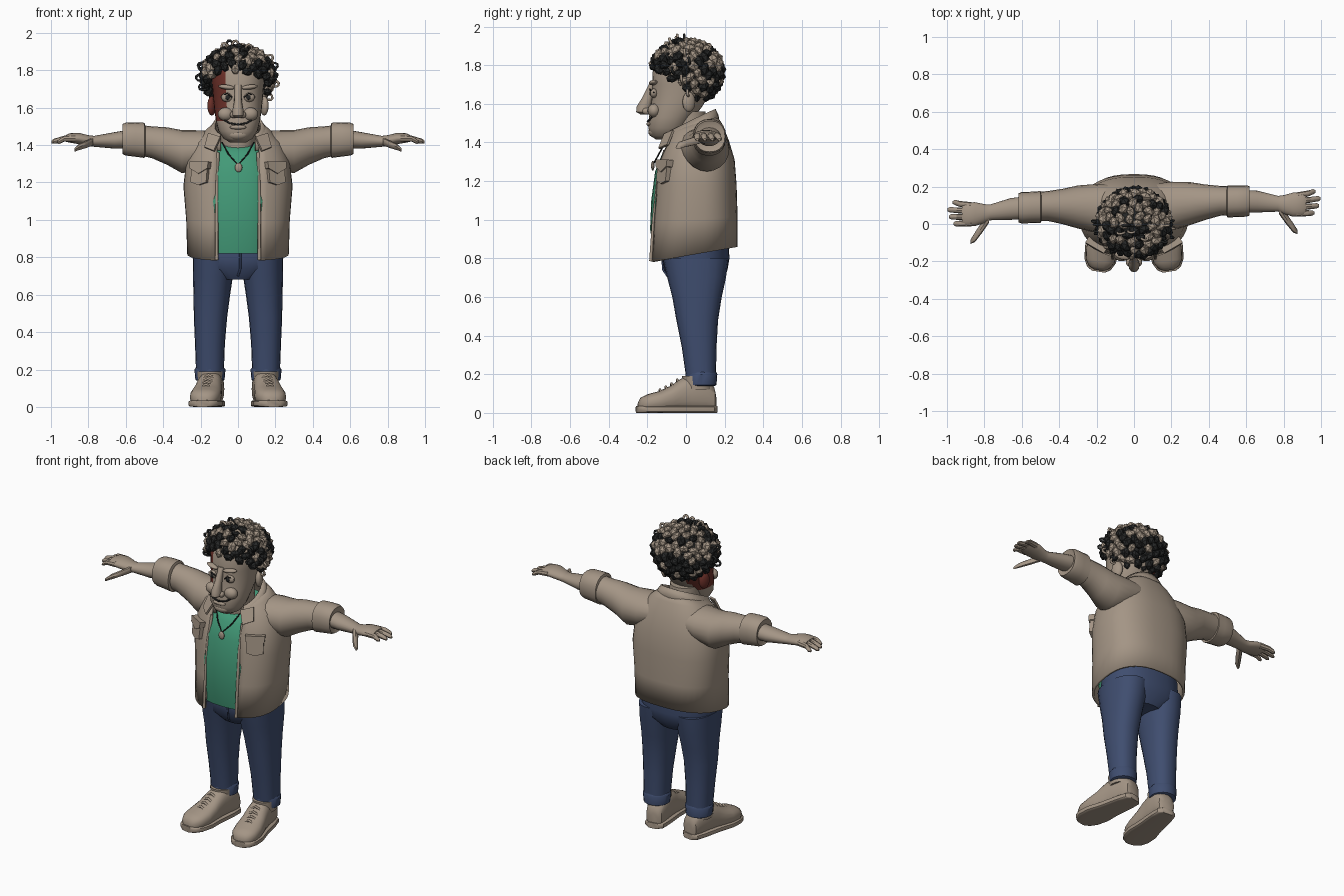
import bpy, bmesh, math, random
from mathutils import Vector, Matrix

random.seed(4)
cube = bpy.data.objects.get("Cube")
if cube:
    bpy.data.objects.remove(cube)


def material(name, rgb):
    m = bpy.data.materials.new(name)
    m.use_nodes = True
    m.diffuse_color = (*rgb, 1)
    bsdf = m.node_tree.nodes["Principled BSDF"]
    bsdf.inputs["Base Color"].default_value = (*rgb, 1)
    bsdf.inputs["Roughness"].default_value = 0.8
    return m


TAN = material("warm tan", (0.37, 0.30, 0.235))
GREEN = material("shirt green", (0.055, 0.32, 0.185))
BLUE = material("denim blue", (0.05, 0.075, 0.16))
BLACK = material("hair black", (0.018, 0.019, 0.019))
RED = material("dark red", (0.15, 0.03, 0.022))


def finish(name, bm, mats, angle=40):
    bmesh.ops.recalc_face_normals(bm, faces=bm.faces)
    me = bpy.data.meshes.new(name)
    bm.to_mesh(me)
    bm.free()
    for m in mats:
        me.materials.append(m)
    ob = bpy.data.objects.new(name, me)
    bpy.context.collection.objects.link(ob)
    bpy.ops.object.select_all(action='DESELECT')
    ob.select_set(True)
    bpy.context.view_layer.objects.active = ob
    if angle:
        bpy.ops.object.shade_smooth_by_angle(angle=math.radians(angle))
    return ob


def loft(name, mat, rings, axis='z', n=20, p=2.0, gap=0.0, thick=0.0):
    """Skin rings (x, y, z, half_a, half_b, tilt); a gap leaves the front open."""
    bm = bmesh.new()
    rows = []
    for x, y, z, a, b, *tilt in rings:
        t0 = math.acos(min(1, gap / a) ** (p / 2)) if gap else 0
        start = -t0 if gap else 0
        span = math.pi + 2 * t0 if gap else 2 * math.pi
        row = []
        for i in range(n + bool(gap)):
            t = start + span * i / n
            c, s = math.cos(t), math.sin(t)
            u = a * math.copysign(abs(c) ** (2 / p), c)
            v = b * math.copysign(abs(s) ** (2 / p), s)
            if axis == 'z':
                co = (x + u, y + v, z + (tilt[0] * v if tilt else 0))
            elif axis == 'x':
                co = (x, y + u, z + v)
            else:
                co = (x + u, y, z + v)
            row.append(bm.verts.new(co))
        rows.append(row)
    for r, q in zip(rows, rows[1:]):
        for i in range(n):
            j = i + 1 if gap else (i + 1) % n
            bm.faces.new((r[i], r[j], q[j], q[i]))
    if not gap:
        bm.faces.new(rows[0])
        bm.faces.new(rows[-1])
    ob = finish(name, bm, [mat])
    if thick:
        mod = ob.modifiers.new("cloth", 'SOLIDIFY')
        mod.thickness, mod.offset = thick, 0
    return ob


def blob(name, mat, loc, size, rot=(0, 0, 0), seg=16):
    bm = bmesh.new()
    bmesh.ops.create_uvsphere(bm, u_segments=seg, v_segments=seg // 2 + 2, radius=1)
    ob = finish(name, bm, [mat])
    ob.location, ob.scale, ob.rotation_euler = loc, size, rot
    return ob


def tube(name, mat, points, r):
    cu = bpy.data.curves.new(name, 'CURVE')
    cu.dimensions, cu.bevel_depth, cu.bevel_resolution = '3D', r, 1
    cu.use_fill_caps = True
    sp = cu.splines.new('POLY')
    sp.points.add(len(points) - 1)
    for pt, co in zip(sp.points, points):
        pt.co = (*co, 1)
    cu.materials.append(mat)
    ob = bpy.data.objects.new(name, cu)
    bpy.context.collection.objects.link(ob)
    return ob


# Torso clothing
loft("jacket", TAN, [
    (0, .04, .82, .265, .22, .18), (0, .045, 1.0, .27, .215, .08),
    (0, .05, 1.18, .285, .205), (0, .055, 1.31, .27, .19),
    (0, .06, 1.41, .23, .155), (0, .05, 1.47, .17, .13, .2),
    (0, .03, 1.5, .12, .115, .4)], n=36, p=2.5, gap=.112, thick=.014)
loft("shirt", GREEN, [
    (0, .02, .82, .21, .185), (0, .02, .95, .22, .206), (0, .02, 1.1, .22, .2),
    (0, .03, 1.25, .21, .19), (0, .03, 1.35, .18, .15), (0, .03, 1.42, .12, .12, .3)],
     n=28, p=2.5)
loft("collar", TAN, [
    (0, .025, 1.425, .165, .145, .45), (0, .02, 1.47, .15, .142, .48),
    (0, .015, 1.505, .125, .132, .5)], n=24, p=2.2, gap=.095, thick=.014)
loft("neck", TAN, [(0, .02, 1.36, .09, .1, .4), (0, .0, 1.56, .09, .1)])
tube("necklace_cord", BLACK, [(-.085, -.1, 1.415), (-.05, -.135, 1.35), (0, -.165, 1.295),
                              (.05, -.135, 1.35), (.085, -.1, 1.415)], .004)
blob("pendant", TAN, (.003, -.172, 1.28), (.02, .009, .025))

# Hips
loft("hips", BLUE, [(0, .05, .68, .1, .12), (0, .05, .74, .225, .165),
                    (0, .05, .8, .24, .175), (0, .05, .9, .235, .17)], n=28, p=2.4)
tube("fly_seam", BLUE, [(.012, -.125, .82), (.012, -.118, .74), (0, -.09, .7)], .006)

for s, side in ((1, "left"), (-1, "right")):
    def arm(x, y, z, a, b):
        return (s * x, y + .03 * s * x, z, a, b)

    # Sleeve, rolled cuff, forearm and hand
    loft(side + "_sleeve", TAN, [arm(*r) for r in (
        (.1, .08, 1.385, .13, .085), (.2, .09, 1.372, .13, .107), (.3, .1, 1.365, .115, .115),
        (.38, .105, 1.395, .095, .1), (.46, .11, 1.415, .08, .085), (.55, .11, 1.43, .075, .08))],
        axis='x')
    loft(side + "_sleeve_cuff", TAN, [arm(*r) for r in (
        (.495, .105, 1.425, .074, .078), (.5, .105, 1.425, .086, .094), (.55, .105, 1.43, .084, .092),
        (.6, .105, 1.432, .084, .088), (.618, .105, 1.432, .078, .08), (.61, .105, 1.432, .06, .06))],
        axis='x', p=2.3)
    loft(side + "_forearm", TAN, [arm(*r) for r in (
        (.58, .105, 1.432, .06, .05), (.66, .1, 1.425, .058, .044), (.77, .085, 1.42, .042, .029),
        (.8, .08, 1.424, .05, .029), (.85, .078, 1.435, .064, .03), (.9, .078, 1.438, .064, .025),
        (.92, .078, 1.436, .055, .018))], axis='x')
    for i, reach in enumerate((.965, .99, .998, .97)):
        y = .03 + i * .032
        loft(f"{side}_finger_{i + 1}", TAN, [arm(*r) for r in (
            (.87, y, 1.436, .017, .019), (.93, y + .003 * i, 1.434, .016, .016),
            (reach - .012, y + .006 * i, 1.42, .014, .013), (reach, y + .006 * i, 1.415, .007, .007))],
            axis='x', n=8)
    loft(side + "_thumb", TAN, [arm(*r) for r in (
        (.775, .06, 1.42, .03, .022), (.81, .01, 1.405, .03, .02),
        (.85, -.045, 1.39, .026, .017), (.873, -.068, 1.375, .012, .01))], axis='x', n=8)

    # Chest pocket with flap
    for part, depth, prof in (
            ("pocket", .026, ((-.05, .045), (.05, .045), (.048, -.05), (0, -.065), (-.048, -.05))),
            ("pocket_flap", .042, ((-.058, .06), (.058, .06), (.056, .025), (0, -.005), (-.056, .025)))):
        bm = bmesh.new()
        f = bm.faces.new([bm.verts.new((x, -depth / 2, z)) for x, z in prof])
        ext = bmesh.ops.extrude_face_region(bm, geom=[f])["geom"]
        bmesh.ops.translate(bm, vec=(0, depth, 0),
                            verts=[v for v in ext if isinstance(v, bmesh.types.BMVert)])
        ob = finish(f"{side}_{part}", bm, [TAN], 0)
        ob.location = (s * .203, -.115, 1.25)
        ob.rotation_euler = (math.radians(-6), 0, s * math.radians(30))

    # Jacket front edge and collar point
    tube(side + "_jacket_placket", TAN, [(s * .114, -.183, .785), (s * .114, -.168, 1.0),
                                         (s * .112, -.147, 1.2), (s * .108, -.11, 1.36)], .009)
    bm = bmesh.new()
    bm.faces.new([bm.verts.new(c) for c in ((s * .09, -.105, 1.44), (s * .155, -.06, 1.46),
                                            (s * .175, -.09, 1.385), (s * .125, -.135, 1.365))])
    ob = finish(side + "_collar_point", bm, [TAN], 0)
    ob.modifiers.new("cloth", 'SOLIDIFY').thickness = .012

    # Trouser leg and turn-up
    loft(side + "_trouser_leg", BLUE, [
        (s * .127, .05, .8, .115, .17), (s * .134, .055, .7, .107, .152), (s * .14, .057, .6, .098, .128),
        (s * .147, .058, .48, .089, .108), (s * .15, .068, .34, .08, .09), (s * .15, .078, .18, .074, .077)],
        p=2.3)
    loft(side + "_trouser_cuff", BLUE, [
        (s * .15, .08, .14, .07, .068), (s * .15, .08, .145, .078, .078), (s * .15, .08, .2, .083, .082),
        (s * .15, .08, .212, .074, .076)])

    # Shoe: upper, sole and laces, toes turned out
    upper = loft(side + "_shoe", TAN, [
        (0, y, top / 2 + .005, w, top / 2) for y, w, top in (
            (-.25, .025, .05), (-.235, .055, .075), (-.2, .077, .092), (-.14, .084, .108),
            (-.08, .077, .135), (-.03, .07, .17), (.02, .066, .19), (.1, .062, .18),
            (.145, .05, .13), (.155, .03, .09))], axis='y', p=2.5)
    sole = loft(side + "_shoe_sole", TAN, [
        (0, y, .018, w, .018) for y, w in ((-.258, .035), (-.24, .064), (-.2, .085), (-.13, .092),
                                           (-.04, .078), (.08, .07), (.14, .06), (.16, .035))],
        axis='y', p=5)
    laces = [tube(f"{side}_lace_{i + 1}", TAN, [(-.045, y, z - .018), (0, y - .006, z + .006),
                                                (.045, y, z - .018)], .007)
             for i, (y, z) in enumerate(((-.13, .115), (-.1, .13), (-.07, .146), (-.04, .166)))]
    for ob in [upper, sole] + laces:
        ob.location.x = s * .15
        ob.rotation_euler.z = s * math.radians(9)
    loft(side + "_sock", TAN, [(s * .15, .06, .12, .066, .075), (s * .15, .055, .19, .07, .075)])

    # Facial features and ear
    blob(side + "_ear", RED if s < 0 else TAN, (s * .14, .015, 1.61), (.022, .035, .052), (0, 0, s * .4))
    blob(side + "_cheek", TAN, (s * .066, -.165, 1.565), (.042, .034, .036))
    blob(side + "_eye", TAN, (s * .06, -.166, 1.655), (.03, .02, .024))
    blob(side + "_pupil", BLACK, (s * .056, -.184, 1.655), (.012, .005, .013))
    tube(side + "_eyelid", BLACK, [(s * .032, -.18, 1.655), (s * .058, -.188, 1.677),
                                   (s * .09, -.165, 1.658)], .004)
    blob(side + "_brow", TAN, (s * .062, -.17, 1.71), (.044, .02, .013), (0, s * -.12, s * .25))
    blob(side + "_nostril", TAN, (s * .025, -.205, 1.562), (.018, .022, .018))

# Head, with the dark red patch on its right side
head = loft("head", TAN, [
    (0, -.105, 1.415, .045, .05), (0, -.1, 1.435, .078, .083), (0, -.095, 1.475, .104, .1),
    (0, -.075, 1.53, .118, .117), (0, -.05, 1.585, .126, .133), (0, -.03, 1.64, .132, .147),
    (0, -.02, 1.7, .137, .155), (0, -.015, 1.77, .145, .157), (0, -.01, 1.83, .135, .14),
    (0, 0, 1.89, .08, .09)], n=28, p=2.2)
head.data.materials.append(RED)
for f in head.data.polygons:
    if f.center.z > 1.53 and f.normal.x < -.45:
        f.material_index = 1
loft("nose", TAN, [(0, -.215, 1.545, .014, .02), (0, -.222, 1.558, .03, .036), (0, -.218, 1.585, .03, .038),
                   (0, -.2, 1.63, .021, .028), (0, -.18, 1.69, .018, .018), (0, -.17, 1.72, .02, .012)], n=12)
blob("chin", TAN, (0, -.16, 1.455), (.055, .035, .03))
blob("lower_lip", TAN, (0, -.19, 1.495), (.045, .015, .012))
tube("mouth", BLACK, [(-.075, -.172, 1.535), (-.045, -.19, 1.517), (0, -.199, 1.51),
                      (.045, -.19, 1.517), (.075, -.172, 1.535)], .005)

# Hair: dark scalp, chunky curls spread over it, loose wisps
blob("scalp", BLACK, (0, .015, 1.775), (.165, .155, .14), seg=24)
bm = bmesh.new()
center, radii, total = Vector((0, .003, 1.765)), Vector((.185, .178, .158)), 190
spots = []
for i in range(total):
    h = 1 - 2 * (i + .5) / total
    t = i * math.pi * (3 - math.sqrt(5))
    k = math.sqrt(1 - h * h)
    d = Vector((k * math.cos(t), k * math.sin(t), h))
    pos = center + d * radii
    if pos.z < (1.67 - pos.y * .7 if pos.y < .05 else 1.59):
        continue
    spots.append((pos, d))
    turn = d.to_track_quat('Z', 'Y') @ Matrix.Rotation(random.uniform(0, 6), 3, 'Z').to_quaternion()
    r = random.uniform(.9, 1.15)
    shape = Matrix.Diagonal((.033 * r, .024 * r, .027 * r, 1))
    chunk = bmesh.ops.create_icosphere(bm, subdivisions=1, radius=1,
                                       matrix=Matrix.Translation(pos) @ turn.to_matrix().to_4x4() @ shape)
    chance = .25 if d.y < -.6 else .68 if d.z > .15 else .35
    tint = 1 if random.random() < chance else 0
    for f in {f for v in chunk["verts"] for f in v.link_faces}:
        f.material_index = tint
finish("hair_curls", bm, [BLACK, TAN], 0)
loose = [q for q in spots if q[1].y < .1 and (q[1].z > .8 or abs(q[1].x) > .75)]
for i, (pos, d) in enumerate(random.sample(loose, min(14, len(loose)))):
    across = d.cross(Vector((0, 1, .2))).normalized() * random.choice((-1, 1))
    pts = [pos + d * (.012 + .028 * math.sin(a)) + across * .018 * (1 - math.cos(a))
           for a in (0, .7, 1.4, 2.1, 2.8, 3.5)]
    tube(f"hair_wisp_{i + 1}", random.choice((BLACK, BLACK, TAN)), pts, .007)
